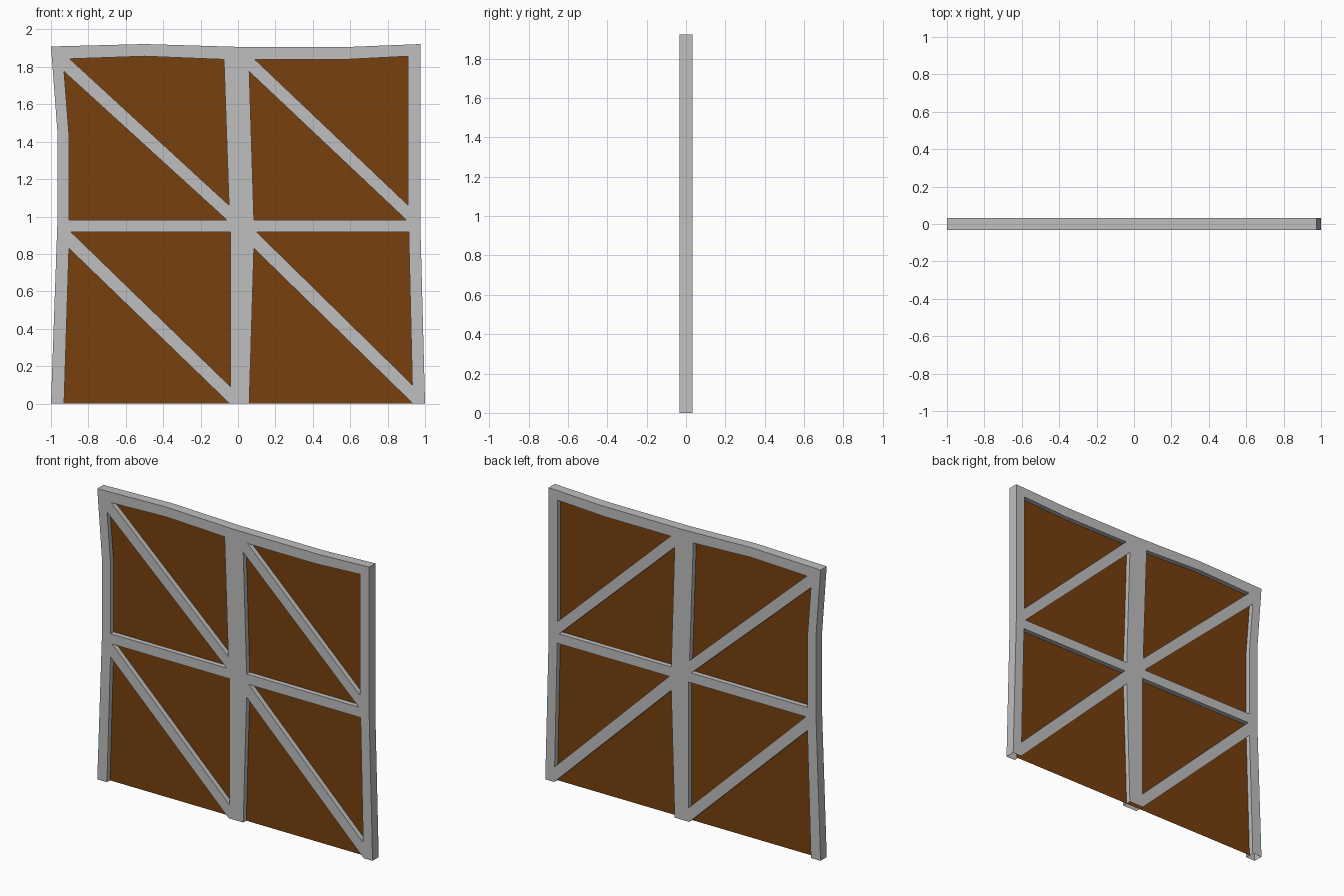
import bpy, bmesh

if "Cube" in bpy.data.objects:
    bpy.data.objects.remove(bpy.data.objects["Cube"])

HALF = 0.032  # half depth of the timber frame


def material(name, rgb):
    m = bpy.data.materials.new(name)
    m.diffuse_color = (*rgb, 1.0)
    m.use_nodes = True
    m.node_tree.nodes["Principled BSDF"].inputs["Base Color"].default_value = m.diffuse_color
    return m


def add_object(name, bm, mat):
    mesh = bpy.data.meshes.new(name)
    bm.to_mesh(mesh)
    bm.free()
    mesh.materials.append(mat)
    obj = bpy.data.objects.new(name, mesh)
    bpy.context.collection.objects.link(obj)
    return obj


def add_loop(bm, points, y):
    vs = [bm.verts.new((x, y, z)) for x, z in points]
    return [bm.edges.new((vs[i - 1], vs[i])) for i in range(len(vs))]


grey = material("light grey frame", (0.52, 0.52, 0.52))
brown = material("brown panel", (0.185, 0.051, 0.004))

# Frame silhouette: bent outer posts and top rail, two notches open at the floor
outline = [(-1, 0), (-0.966, 0.957), (-0.966, 1.46), (-1, 1.909),
           (-0.5, 1.922), (0, 1.907), (0.6, 1.907), (0.975, 1.922),
           (0.975, 0.957), (1, 0), (0.935, 0), (0.085, 0.83), (0.06, 0),
           (-0.045, 0), (-0.904, 0.83), (-0.93, 0)]

# Triangular openings left between posts, rails and diagonal braces
openings = [
    [(-0.9, 1.843), (-0.5, 1.857), (-0.23, 1.846), (-0.075, 1.84), (-0.048, 1.06)],
    [(-0.93, 1.775), (-0.06, 0.982), (-0.904, 0.982), (-0.904, 1.44)],
    [(0.09, 1.84), (0.58, 1.84), (0.91, 1.857), (0.91, 1.06)],
    [(0.06, 1.775), (0.9, 0.982), (0.085, 0.982)],
    [(-0.893, 0.917), (-0.04, 0.917), (-0.04, 0.09)],
    [(0.1, 0.917), (0.913, 0.917), (0.932, 0.1)],
]

bm = bmesh.new()
edges = []
for loop in [outline] + openings:
    edges += add_loop(bm, loop, -HALF)
bmesh.ops.triangle_fill(bm, edges=edges, use_beauty=True, normal=(0, -1, 0))

# Give the frame its depth, keeping the front face
front = bm.faces[:]
back = bmesh.ops.extrude_face_region(bm, geom=front, use_keep_orig=True)["geom"]
bmesh.ops.translate(bm, vec=(0, 2 * HALF, 0),
                    verts=[g for g in back if isinstance(g, bmesh.types.BMVert)])
bmesh.ops.recalc_face_normals(bm, faces=bm.faces[:])

# Posts are open underneath
under = [f for f in bm.faces if all(v.co.z < 1e-4 for v in f.verts)]
bmesh.ops.delete(bm, geom=under, context='FACES_ONLY')
add_object("timber_frame", bm, grey)

# Thin infill panel in the middle of the frame depth
bm = bmesh.new()
corners = [(-0.94, 0), (0.945, 0), (0.93, 0.95), (0.93, 1.87), (-0.94, 1.87), (-0.92, 1.44), (-0.92, 0.95)]
bm.faces.new([bm.verts.new((x, 0, z)) for x, z in corners])
add_object("infill_panel", bm, brown)
